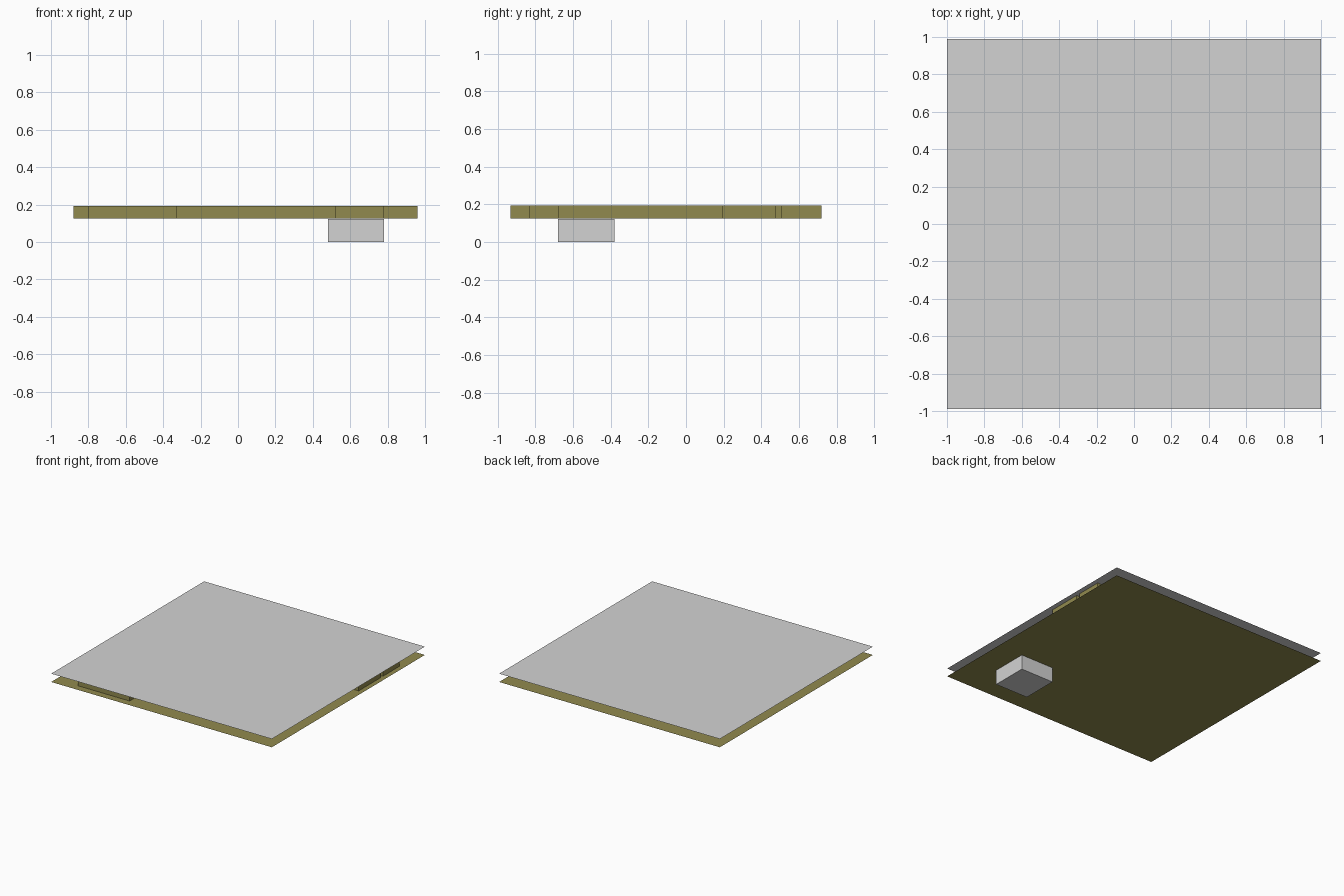
import bpy, bmesh

if "Cube" in bpy.data.objects:
    bpy.data.objects.remove(bpy.data.objects["Cube"])

FLOOR, CEIL = 0.125, 0.193   # heights of the two thin sheets


def material(name, color):
    m = bpy.data.materials.new(name)
    m.diffuse_color = (*color, 1)
    m.use_nodes = True
    m.node_tree.nodes["Principled BSDF"].inputs["Base Color"].default_value = m.diffuse_color
    return m


grey = material("light grey", (0.65, 0.65, 0.65))
olive = material("olive", (0.285, 0.255, 0.077))


def finish(name, bm, mat):
    me = bpy.data.meshes.new(name)
    bm.to_mesh(me)
    bm.free()
    me.materials.append(mat)
    ob = bpy.data.objects.new(name, me)
    bpy.context.collection.objects.link(ob)
    return ob


def sheet(name, z, mat):
    """Flat single-face panel."""
    bm = bmesh.new()
    bm.faces.new([bm.verts.new((x, y, z)) for x, y in
                  ((-1, -0.99), (1, -0.99), (1, 0.99), (-1, 0.99))])
    return finish(name, bm, mat)


def block(name, x0, x1, y0, y1, z0, z1, mat, capped=True):
    """Box, or only its four upright walls when not capped."""
    bm = bmesh.new()
    bmesh.ops.create_cube(bm, size=1)
    for v in bm.verts:
        v.co = (x0 if v.co.x < 0 else x1,
                y0 if v.co.y < 0 else y1,
                z0 if v.co.z < 0 else z1)
    bm.normal_update()
    if not capped:
        caps = [f for f in bm.faces if abs(f.normal.z) > 0.5]
        bmesh.ops.delete(bm, geom=caps, context='FACES_ONLY')
    return finish(name, bm, mat)


# Lower and upper sheets
sheet("lower_sheet", FLOOR, olive)
sheet("upper_sheet", CEIL, grey)

# Small foot below the lower sheet
block("foot_block", 0.48, 0.78, -0.68, -0.38, 0, 0.122, grey)

# Upright walls sandwiched between the sheets
walls = {
    "core_wall": (-0.88, 0.78, -0.68, 0.46),
    "front_left_wall": (-0.80, -0.33, -0.93, -0.68),
    "front_middle_wall": (-0.33, 0.52, -0.83, -0.68),
    "right_near_wall": (0.78, 0.96, 0.19, 0.475),
    "right_joint_wall": (0.52, 0.93, 0.475, 0.505),
    "right_far_wall": (0.52, 0.96, 0.505, 0.72),
}
for name, (x0, x1, y0, y1) in walls.items():
    block(name, x0, x1, y0, y1, FLOOR, CEIL, olive, capped=False)
